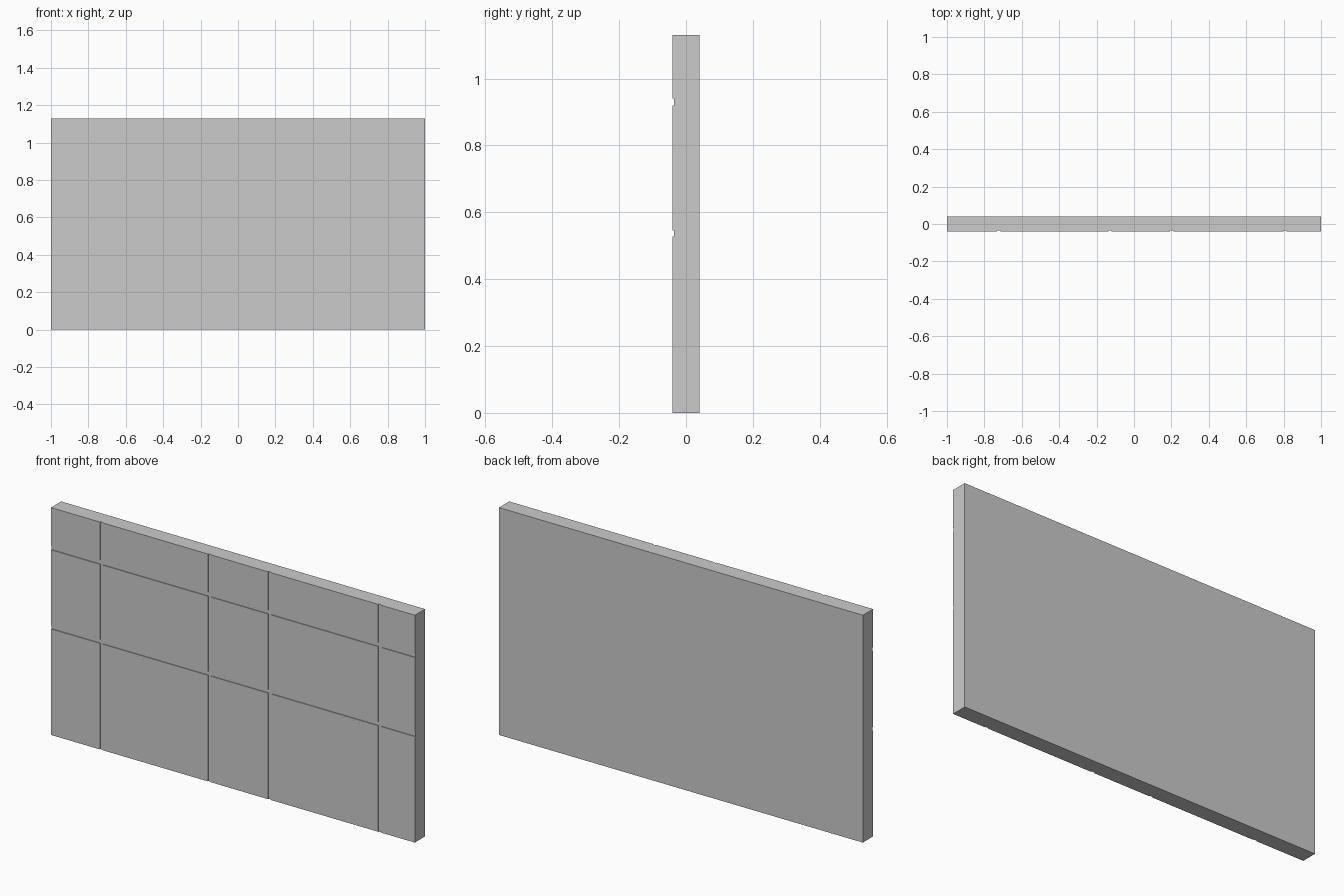
import bpy, bmesh

if "Cube" in bpy.data.objects:
    bpy.data.objects.remove(bpy.data.objects["Cube"])

W, H, T = 1.0, 1.13, 0.04      # half width, height, half thickness
DEPTH = 0.004                  # groove depth
# start and end of every groove
COLS = [(-0.732, -0.715), (-0.137, -0.120), (0.193, 0.210), (0.799, 0.816)]
ROWS = [(0.527, 0.545), (0.920, 0.940)]


def cells(grooves, lo, hi):
    """Split a span into (start, end, is_groove) pieces."""
    out, p = [], lo
    for a, b in grooves:
        out += [(p, a, False), (a, b, True)]
        p = b
    return out + [(p, hi, False)]


bm = bmesh.new()
# front face as a grid, extruded to full thickness
xs, zs = cells(COLS, -W, W), cells(ROWS, 0, H)


def quad(*pts):
    bm.faces.new([bm.verts.new(p) for p in pts])


def depth(i, j):
    return -T + (DEPTH if xs[i][2] or zs[j][2] else 0)


for i, (x0, x1, _) in enumerate(xs):
    for j, (z0, z1, _) in enumerate(zs):
        y = depth(i, j)
        # front and back of this cell
        quad((x0, y, z0), (x1, y, z0), (x1, y, z1), (x0, y, z1))
        quad((x0, T, z0), (x0, T, z1), (x1, T, z1), (x1, T, z0))
        # groove walls towards the next cells, and the outer rim
        if i + 1 < len(xs) and depth(i + 1, j) != y:
            n = depth(i + 1, j)
            quad((x1, y, z0), (x1, n, z0), (x1, n, z1), (x1, y, z1))
        if j + 1 < len(zs) and depth(i, j + 1) != y:
            n = depth(i, j + 1)
            quad((x0, y, z1), (x1, y, z1), (x1, n, z1), (x0, n, z1))
        if i == 0:
            quad((x0, y, z0), (x0, y, z1), (x0, T, z1), (x0, T, z0))
        if i == len(xs) - 1:
            quad((x1, y, z0), (x1, T, z0), (x1, T, z1), (x1, y, z1))
        if j == 0:
            quad((x0, y, z0), (x0, T, z0), (x1, T, z0), (x1, y, z0))
        if j == len(zs) - 1:
            quad((x0, y, z1), (x1, y, z1), (x1, T, z1), (x0, T, z1))

# weld the pieces and clear the flat seams
bmesh.ops.remove_doubles(bm, verts=bm.verts, dist=1e-5)
bmesh.ops.recalc_face_normals(bm, faces=bm.faces)
bmesh.ops.dissolve_limit(bm, angle_limit=0.01, verts=bm.verts, edges=bm.edges)

mesh = bpy.data.meshes.new("tiled_panel")
bm.to_mesh(mesh)
bm.free()
bpy.context.collection.objects.link(bpy.data.objects.new("tiled_panel", mesh))
